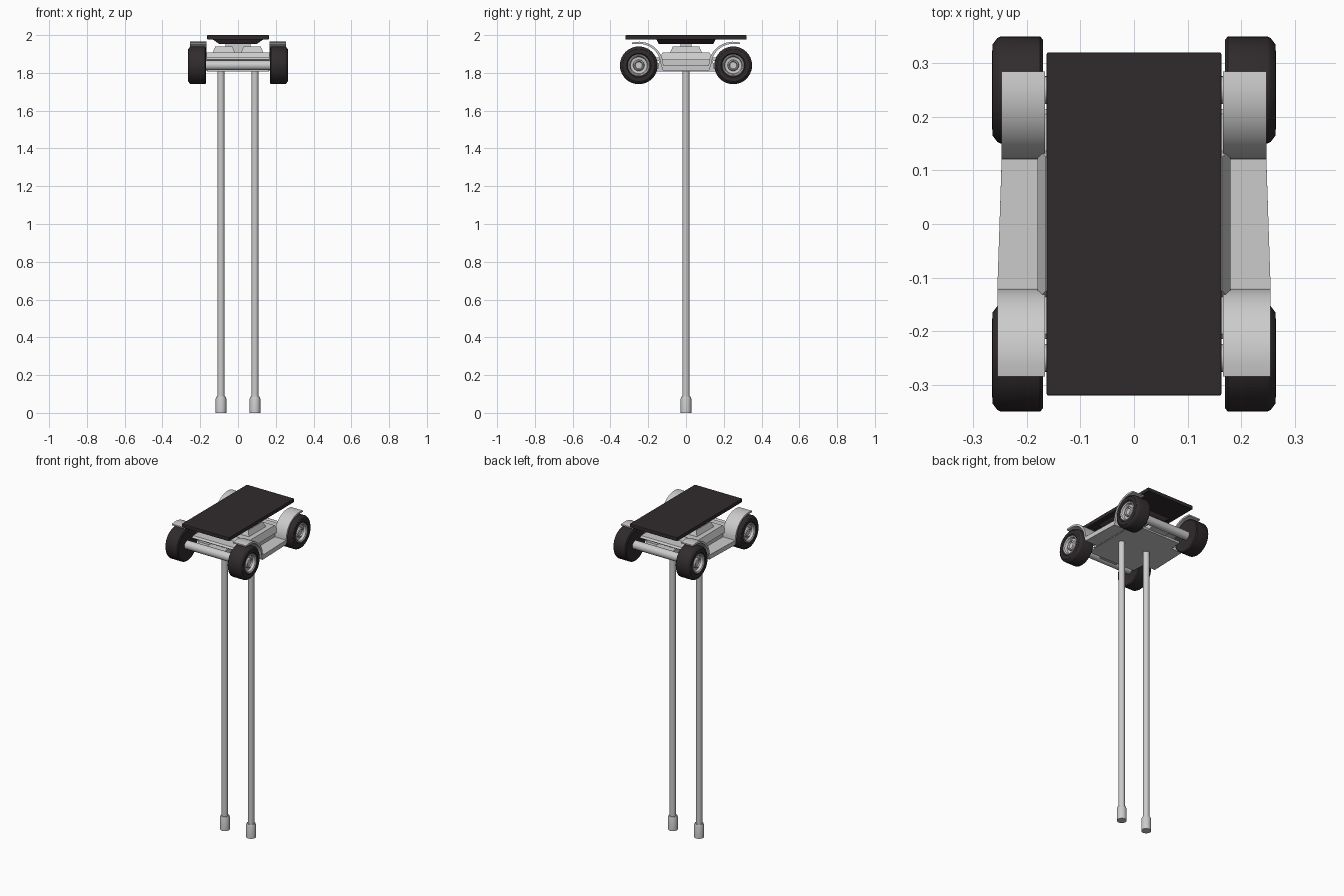
import bpy, bmesh, math
from mathutils import Vector

if "Cube" in bpy.data.objects:
    bpy.data.objects.remove(bpy.data.objects["Cube"])

dark = bpy.data.materials.new("dark_brown")
dark.diffuse_color = (0.03, 0.024, 0.026, 1)
dark.use_nodes = True
dark.node_tree.nodes["Principled BSDF"].inputs["Base Color"].default_value = dark.diffuse_color


def finish(bm, name, mat=None, bevel=0, smooth=False):
    bmesh.ops.recalc_face_normals(bm, faces=bm.faces)
    me = bpy.data.meshes.new(name)
    bm.to_mesh(me)
    bm.free()
    ob = bpy.data.objects.new(name, me)
    bpy.context.collection.objects.link(ob)
    if mat:
        me.materials.append(mat)
    if bevel:
        m = ob.modifiers.new("bevel", 'BEVEL')
        m.width, m.segments = bevel, 2
    if smooth:
        bpy.ops.object.select_all(action='DESELECT')
        ob.select_set(True)
        bpy.context.view_layer.objects.active = ob
        bpy.ops.object.shade_smooth_by_angle(angle=math.radians(32))
    return ob


def frustum(name, cx, z0, z1, bottom, top, mat=None, bevel=0):
    """Box with separate half sizes (x, y) for bottom and top."""
    bm = bmesh.new()
    bmesh.ops.create_cube(bm, size=2)
    for v in bm.verts:
        h = top if v.co.z > 0 else bottom
        v.co = Vector((cx + v.co.x * h[0], v.co.y * h[1], z1 if v.co.z > 0 else z0))
    return finish(bm, name, mat, bevel)


def lathe(name, prof, centre, axis, mat=None, n=40):
    """Spin (radius, height) points round the x or z axis."""
    bm = bmesh.new()
    rings = []
    for r, h in prof:
        ring = []
        for i in range(n):
            a = 2 * math.pi * i / n
            c, s = r * math.cos(a), r * math.sin(a)
            p = (h, c, s) if axis == 'X' else (c, s, h)
            ring.append(bm.verts.new(Vector(p) + Vector(centre)))
        rings.append(ring)
    for a, b in zip(rings, rings[1:]):
        for i in range(n):
            bm.faces.new((a[i], a[(i + 1) % n], b[(i + 1) % n], b[i]))
    bm.faces.new(rings[0])
    bm.faces.new(rings[-1])
    return finish(bm, name, mat, 0, True)


def extrude_x(name, prof, x_in, x_out, mat=None):
    """Extrude a closed (y, z) profile between x_in(y) and x_out(y)."""
    bm = bmesh.new()
    a = [bm.verts.new((x_in(y), y, z)) for y, z in prof]
    b = [bm.verts.new((x_out(y), y, z)) for y, z in prof]
    n = len(prof)
    for i in range(n):
        bm.faces.new((a[i], a[(i + 1) % n], b[(i + 1) % n], b[i]))
    bm.faces.new(a)
    bm.faces.new(b)
    return finish(bm, name, mat, 0, True)


WY, WZ = 0.25, 1.84

# Top panel and its dark mounting tray
frustum("top_panel", 0, 1.977, 2.0, (0.163, 0.32), (0.163, 0.32), dark, 0.003)
frustum("panel_mount", 0, 1.953, 1.978, (0.10, 0.145), (0.135, 0.157), dark)

# Neck and upper body
frustum("neck", 0, 1.9, 1.956, (0.065, 0.03), (0.065, 0.03))
frustum("upper_body", 0, 1.868, 1.908, (0.18, 0.142), (0.165, 0.125))
frustum("lower_body", 0, 1.81, 1.869, (0.17, 0.15), (0.17, 0.142))
frustum("floor_plate", 0, 1.808, 1.822, (0.165, 0.20), (0.165, 0.20))

# Axle bars and the cross beams above them
for y in (-WY, WY):
    end = "front" if y < 0 else "rear"
    lathe(end + "_axle", [(0.026, -0.19), (0.026, 0.19)], (0, y, WZ), 'X', None, 24)
    s = math.copysign(1, y)
    beam = [(s * 0.13, 1.864), (s * 0.205, 1.864), (s * 0.215, 1.872),
            (s * 0.205, 1.882), (s * 0.13, 1.882)]
    extrude_x(end + "_cross_beam", beam, lambda y: -0.167, lambda y: 0.167)
    low = [(s * 0.14, 1.81), (s * 0.26, 1.825), (s * 0.26, 1.85), (s * 0.14, 1.85)]
    extrude_x(end + "_axle_arm", low, lambda y: -0.06, lambda y: 0.06)

# Fender profile: arch over each wheel joined by a low running board
half = [(-0.285, 1.961)]
for i in range(13):
    a = math.radians(96 - 8 * i)
    half.append((-WY + 0.13 * math.cos(a), WZ + 0.125 * math.sin(a)))
upper = half + [(-y, z) for y, z in reversed(half)]
under = [(-0.285, 1.953)]
for i in range(10):
    a = math.radians(96 - 10.5 * i)
    under.append((-WY + 0.117 * math.cos(a), WZ + 0.114 * math.sin(a)))
under += [(-0.122, 1.812)]
lower = under + [(-y, z) for y, z in reversed(under)]
fender_profile = upper + lower[::-1]


def outer(y):
    return 0.251 - 0.004 * max(-1, min(1, y / 0.12))


tyre = [(0.062, -0.042), (0.094, -0.047), (0.1, -0.042), (0.1, 0.032), (0.097, 0.038),
        (0.085, 0.047), (0.064, 0.048), (0.058, 0.042), (0.056, 0.02)]
hub = [(0.06, -0.035), (0.06, 0.04), (0.055, 0.045), (0.049, 0.042), (0.044, 0.028),
       (0.03, 0.026), (0.028, 0.038), (0.022, 0.042), (0.018, 0.034), (0.008, 0.034)]

for s, side in ((-1, "left"), (1, "right")):
    extrude_x(side + "_fender", fender_profile,
              lambda y: s * 0.166, lambda y: s * outer(y))
    # Raised blocks on the body
    frustum(side + "_body_block", s * 0.075, 1.905, 1.94, (0.06, 0.085), (0.045, 0.07))
    # Wheels
    for y, end in ((-WY, "front"), (WY, "rear")):
        lathe(f"{end}_{side}_tyre", [(r, s * h) for r, h in tyre],
              (s * 0.217, y, WZ), 'X', dark)
        lathe(f"{end}_{side}_hub", [(r, s * h) for r, h in hub],
              (s * 0.217, y, WZ), 'X')
    # Long legs with thicker feet
    lathe(side + "_leg", [(0.0185, 0.07), (0.0185, 1.83)], (s * 0.09, 0, 0), 'Z', None, 24)
    lathe(side + "_foot", [(0.028, 0), (0.028, 0.075), (0.024, 0.086)],
          (s * 0.09, 0, 0), 'Z', None, 24)
